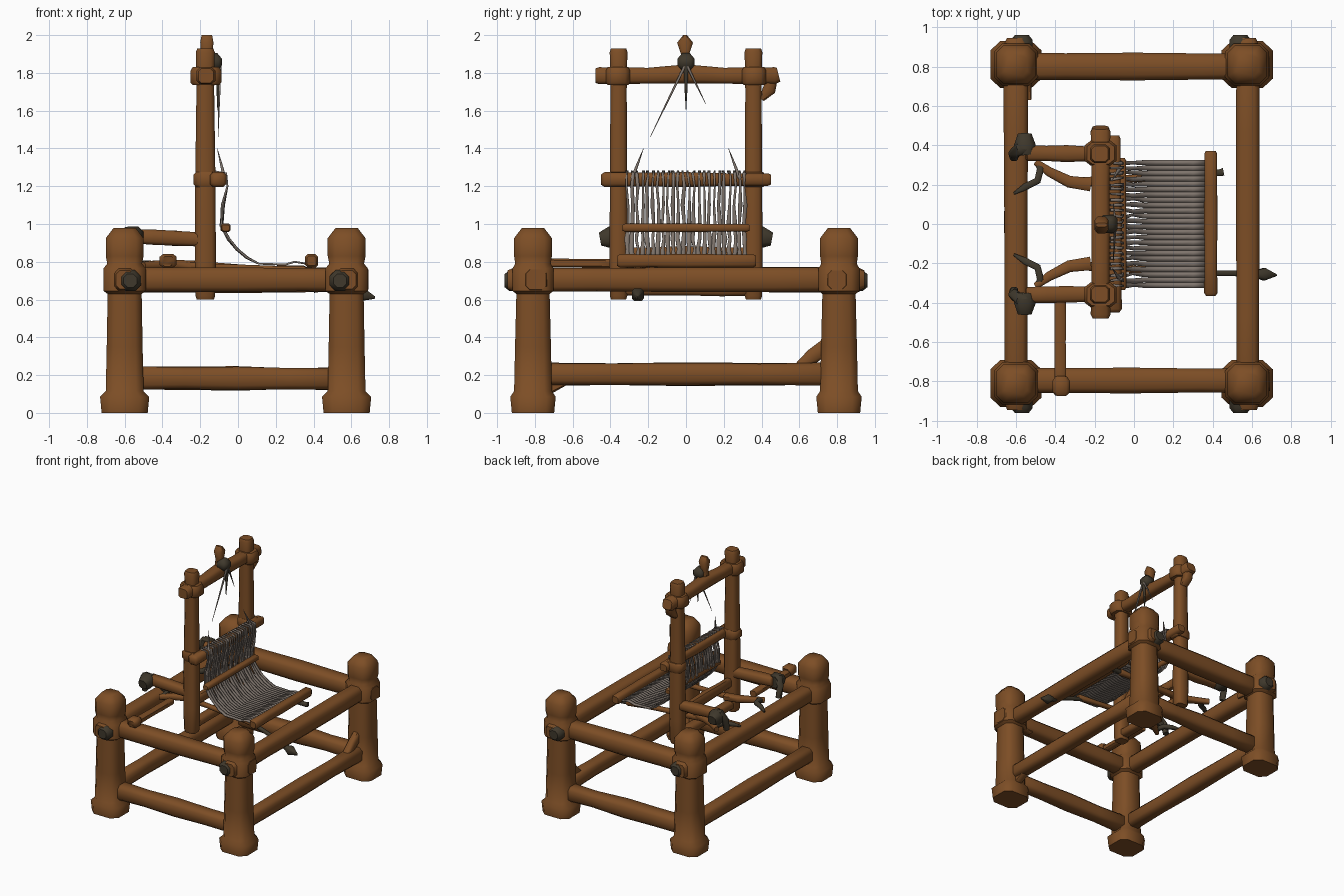
import bpy, math, random
from mathutils import Vector

random.seed(4)


def mat(name, col):
    m = bpy.data.materials.new(name)
    m.diffuse_color = (*col, 1)
    return m


WOOD = mat("brown wood", (0.205, 0.076, 0.019))
DARK = mat("dark iron wood", (0.05, 0.04, 0.025))
CLOTH = mat("grey wool", (0.21, 0.175, 0.15))


def make(name, verts, faces, material, angle=50):
    me = bpy.data.meshes.new(name)
    me.from_pydata(verts, [], faces)
    me.materials.append(material)
    me.update()
    me.shade_smooth()
    me.set_sharp_from_angle(angle=math.radians(angle))
    ob = bpy.data.objects.new(name, me)
    bpy.context.collection.objects.link(ob)
    return ob


def loft(name, pts, material=WOOD, c=0.6):
    """Chamfered-square section swept along points (x, y, z, half_side, half_up)."""
    P = [Vector(p[:3]) for p in pts]
    n = len(P)
    sec = [(1, -c), (1, c), (c, 1), (-c, 1), (-1, c), (-1, -c), (-c, -1), (c, -1)]
    main = (P[-1] - P[0]).normalized()
    ref = Vector((0, 1, 0)) if abs(main.z) > 0.85 else Vector((0, 0, 1))
    verts, faces = [], []
    for i in range(n):
        t = (P[min(i + 1, n - 1)] - P[max(i - 1, 0)]).normalized()
        u = ref.cross(t).normalized()
        v = t.cross(u)
        a, b = pts[i][3], pts[i][4]
        verts += [P[i] + u * a * s + v * b * r for s, r in sec]
    for i in range(n - 1):
        for k in range(8):
            j = (k + 1) % 8
            faces.append((i * 8 + k, i * 8 + j, i * 8 + 8 + j, i * 8 + 8 + k))
    faces += [tuple(range(7, -1, -1)), tuple(range(n * 8 - 8, n * 8))]
    return make(name, verts, faces, material)


def beam(name, p, q, a, b, material=WOOD, wobble=0.004):
    """Slightly uneven hewn beam with softened ends."""
    p, q = Vector(p), Vector(q)
    pts = []
    for f, s in ((0, .75), (.02, 1), (.25, .98), (.5, 1.03), (.75, .97), (.98, 1), (1, .75)):
        o = p.lerp(q, f)
        r = random.uniform(-wobble, wobble)
        pts.append((o.x, o.y, o.z, a * s + r, b * s + r))
    return loft(name, pts, material)


def column(name, x, y, rings):
    return loft(name, [(x, y, z, a, b) for z, a, b in rings])


# corner legs with feet, joint collars and faceted heads
for x in (-0.6, 0.575):
    for y in (-0.81, 0.81):
        column("corner_leg", x, y, [
            (0, .122, .112), (.085, .13, .12), (.115, .1, .1), (.35, .095, .095), (.63, .09, .088),
            (.645, .112, .108), (.765, .112, .108), (.79, .092, .094), (.83, .1, .1),
            (.925, .1, .1), (.98, .058, .058)])

# frame rails
for y in (-0.795, 0.8):
    beam("upper_cross_rail", (-0.69, y, .705), (0.69, y, .705), .066, .066)
    beam("lower_cross_rail", (-0.56, y, .185), (0.55, y, .18), .06, .06)
for x in (-0.6, 0.578):
    beam("upper_side_rail", (x, -0.945, .705), (x, 0.945, .705), .06, .065)
    beam("lower_side_rail", (x, -0.78, .205), (x, 0.78, .205), .055, .058)

# small corner braces
loft("corner_brace", [(.575, .58, .24, .03, .015), (.575, .67, .3, .03, .04), (.575, .75, .36, .03, .04)])
loft("corner_brace", [(.575, -.62, .165, .03, .01), (.575, -.74, .12, .03, .03)])
loft("corner_brace", [(-.55, .74, .7, .03, .03), (-.53, .63, .7, .01, .02)])
loft("corner_brace", [(.5, -.78, .68, .03, .03), (.4, -.78, .645, .03, .01)])

# dark pegs through the leg joints
for x in (-0.57, 0.54):
    for s in (-1, 1):
        loft("joint_peg", [(x, s * .88, .7, .056, .056), (x, s * .935, .7, .055, .055),
                           (x, s * .96, .7, .035, .035)], DARK, .45)

# loom uprights and their arms
for s in (-1, 1):
    column("loom_upright", -0.173, s * .357, [
        (.6, .045, .04), (.62, .052, .046), (.8, .056, .048), (1.2, .054, .046), (1.7, .047, .043),
        (1.83, .048, .045), (1.91, .05, .047), (1.93, .042, .04)])
    column("top_collar", -0.17, s * .36, [(1.735, .07, .055), (1.75, .082, .064), (1.81, .082, .064), (1.83, .07, .055)])
    column("heddle_collar", -0.16, s * .36, [(1.195, .06, .05), (1.21, .075, .056), (1.26, .075, .056), (1.275, .06, .05)])
    beam("loom_arm", (-0.55, s * .36, .935), (-0.13, s * .355, .915), .042, .04)
    # dark knobs and hooks at the arm ends
    loft("arm_knob", [(-.55, s * .35, .93, .045, .045), (-.555, s * .40, .93, .055, .058),
                      (-.555, s * .455, .92, .035, .035)], DARK, .5)
    loft("arm_hook", [(-.53, s * .40, .96, .025, .02), (-.58, s * .38, .965, .03, .022),
                      (-.61, s * .36, .91, .025, .025), (-.61, s * .34, .82, .02, .02)], DARK)
    # root-like brace feeding into the under-cloth slat
    loft("root_hook", [(-.61, s * .155, .775, .006, .006), (-.55, s * .19, .79, .018, .015),
                       (-.49, s * .22, .79, .018, .018), (-.475, s * .28, .79, .018, .018),
                       (-.49, s * .31, .78, .014, .014)], DARK)
    loft("slat_brace", [(-.5, s * .315, .78, .016, .02), (-.43, s * .265, .785, .024, .022),
                        (-.33, s * .215, .785, .03, .025), (-.22, s * .2, .78, .034, .025)])
    beam("under_slat", (-0.3, s * .21, .78), (0.36, s * .255, .755), .022, .02)

# dark slat ends poking out beyond the cloth
loft("slat_tip", [(.3, -.25, .755, .014, .014), (.5, -.25, .69, .014, .014), (.62, -.255, .64, .018, .018),
                  (.66, -.255, .625, .032, .034), (.725, -.26, .61, .004, .006)], DARK)
loft("slat_tip", [(.34, .255, .755, .016, .016), (.43, .26, .75, .016, .016), (.455, .265, .75, .02, .016)], DARK)

# cross beams of the loom
loft("top_crossbar", [(-.17, -.48, 1.785, .04, .038), (-.17, -.46, 1.785, .05, .045), (-.17, -.2, 1.785, .045, .042),
                      (-.17, 0, 1.795, .047, .05), (-.17, .2, 1.785, .045, .042), (-.17, .47, 1.785, .05, .045),
                      (-.17, .49, 1.79, .04, .038)])
loft("crossbar_brace", [(-.17, .40, 1.66, .03, .015), (-.17, .44, 1.71, .035, .035), (-.17, .455, 1.77, .035, .03)])
beam("heddle_bar", (-0.105, -0.45, 1.235), (-0.105, 0.45, 1.235), .04, .036)
beam("heddle_rod", (-0.065, -0.335, .98), (-0.065, 0.335, .98), .026, .022, WOOD, .001)
beam("lower_crossbar", (-0.173, -0.38, .655), (-0.173, 0.38, .655), .04, .035)
beam("back_crossbar", (-0.173, -0.38, .84), (-0.173, 0.38, .84), .03, .04)
beam("cloth_beam", (0.39, -0.365, .805), (0.39, 0.37, .805), .033, .035, WOOD, .001)
beam("side_strut", (-0.375, -0.86, .795), (-0.375, -0.34, .79), .031, .026)
loft("strut_head", [(-.37, -.865, .8, .03, .03), (-.37, -.85, .805, .045, .036), (-.37, -.8, .805, .045, .036),
                    (-.37, -.78, .8, .03, .03)])

# finial with a dark knot and hanging strings
column("finial", -.165, -.005, [(1.82, .03, .025), (1.9, .03, .022), (1.96, .035, .042), (2.0, .028, .01)])
column("finial_knot", -.13, 0, [(1.81, .02, .02), (1.84, .045, .045), (1.875, .045, .045), (1.905, .02, .02)]
       ).data.materials[0] = DARK


def string(name, p, q, r, material):
    m = (Vector(p) + Vector(q)) / 2
    loft(name, [(*p, r, r), (*m, r * .6, r * .6), (*q, .001, .001)], material)


for y, z in ((-.19, 1.46), (.105, 1.635)):
    string("hanging_string", (-.095, 0, 1.85), (-.105, y, z), .008, CLOTH)
string("knot_tail", (-.1, 0, 1.85), (-.11, 0, 1.6), .014, DARK)
for s in (-1, 1):
    string("loose_thread", (-.07, s * .285, 1.24), (-.11, s * .225, 1.4), .01, CLOTH)

# woven cloth: strips narrow at the heddle bar and merge into a sheet
profile = [(-.12, 1.278, .5), (-.062, 1.268, .5), (-.056, 1.2, .55), (-.08, 1.1, .7), (-.088, .99, .75),
           (-.05, .92, .8), (-.005, .865, .75), (.05, .82, .95), (.11, .79, 1.02), (.25, .785, 1.02),
           (.3, .8, 1.02), (.36, .79, 1.02)]
N = 24
for i in range(N):
    yc = -.325 + .65 * (i + .5) / N
    h = .65 / N / 2
    verts, faces = [], []
    for k, (x, z, w) in enumerate(profile):
        loose = k < 7
        ww = h * w * (random.uniform(.55, 1.3) if loose else 1)
        dy = random.uniform(-.006, .006) if loose else 0
        dx = random.uniform(-.006, .006) if 2 < k < 8 else 0
        verts += [(x + dx, yc + dy - ww, z), (x + dx, yc + dy + ww, z)]
        if k:
            faces.append((2 * k - 2, 2 * k - 1, 2 * k + 1, 2 * k))
    ob = make("warp_strip", verts, faces, CLOTH, 60)
    sol = ob.modifiers.new("thickness", 'SOLIDIFY')
    sol.thickness = .01
    sol.offset = 0
